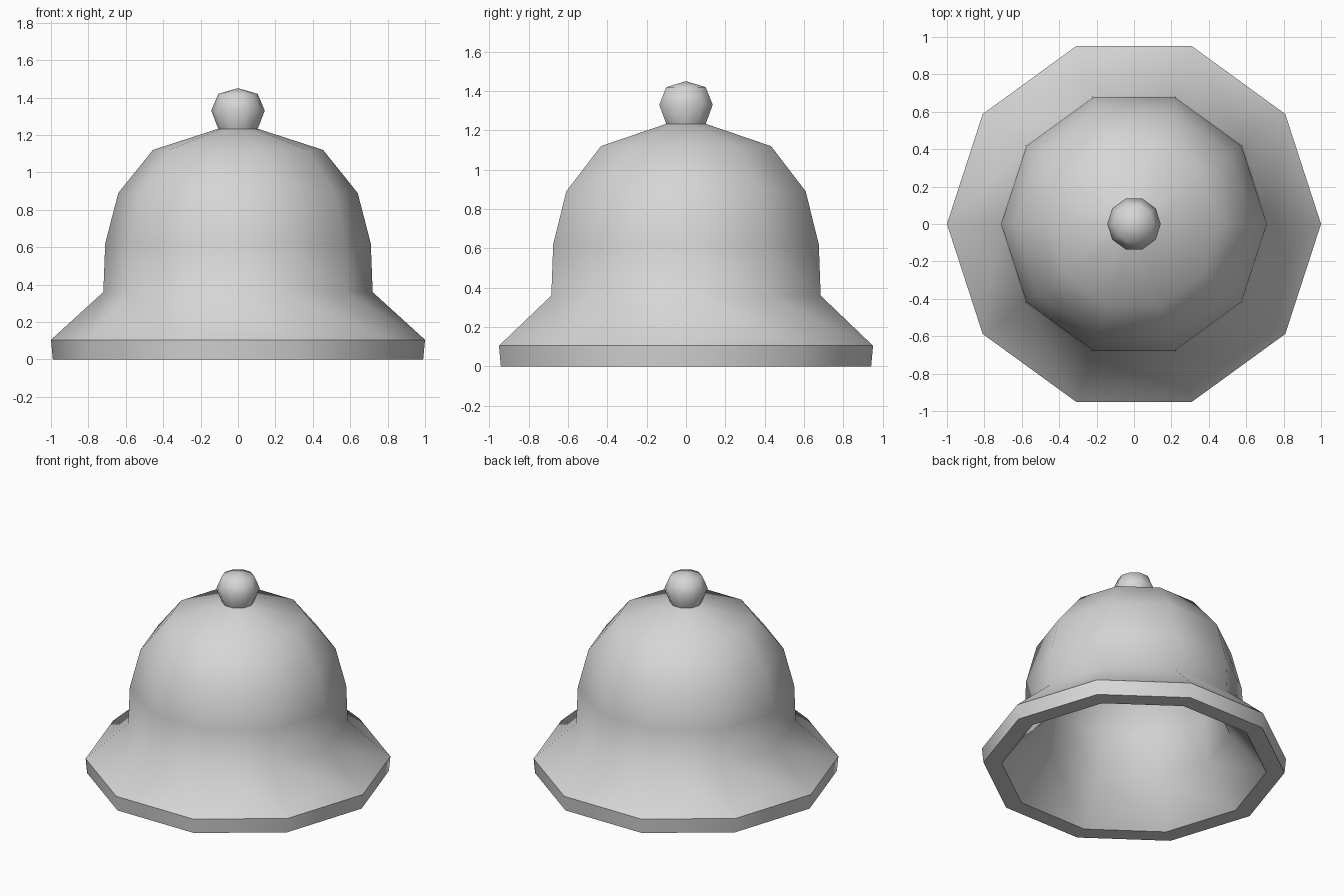
import bpy
import bmesh
from math import cos, sin, pi, radians

default = bpy.data.objects.get("Cube")
if default:
    bpy.data.objects.remove(default, do_unlink=True)

SIDES = 10

grey = bpy.data.materials.new("light grey metal")
grey.use_nodes = True
grey.diffuse_color = (0.67, 0.67, 0.67, 1)
bsdf = next(n for n in grey.node_tree.nodes if n.type == 'BSDF_PRINCIPLED')
bsdf.inputs["Base Color"].default_value = grey.diffuse_color


def lathe(name, profile, smooth_angle):
    """Revolve (radius, height) points from the top down; radius 0 makes a pole."""
    bm = bmesh.new()
    rings = []
    for r, z in profile:
        count = SIDES if r else 1
        rings.append([bm.verts.new((r * cos(2 * pi * i / SIDES),
                                    r * sin(2 * pi * i / SIDES), z))
                      for i in range(count)])
    for a, b in zip(rings, rings[1:]):
        for i in range(SIDES):
            j = (i + 1) % SIDES
            corners = [a[i % len(a)], b[i % len(b)], b[j % len(b)], a[j % len(a)]]
            bm.faces.new(list(dict.fromkeys(corners)))
    mesh = bpy.data.meshes.new(name)
    bm.to_mesh(mesh)
    bm.free()
    mesh.materials.append(grey)
    obj = bpy.data.objects.new(name, mesh)
    bpy.context.collection.objects.link(obj)
    bpy.ops.object.select_all(action='DESELECT')
    obj.select_set(True)
    bpy.context.view_layer.objects.active = obj
    bpy.ops.object.shade_smooth_by_angle(angle=radians(smooth_angle))


# Hollow bell: outer wall from the crown down, flat rim, inner wall back up
outer = [(0, 1.26), (0.1, 1.235), (0.455, 1.12), (0.64, 0.89), (0.71, 0.62),
         (0.72, 0.36), (1.0, 0.105), (0.99, 0)]
inner = [(0.87, 0), (0.63, 0.28), (0.59, 0.57), (0.51, 0.79), (0.36, 0.97), (0, 1.08)]
lathe("bell_body", outer + inner, 48)

# Round knob, open where it sinks into the crown
lathe("top_knob", [(0, 1.45), (0.105, 1.42), (0.143, 1.33), (0.105, 1.232)], 80)
